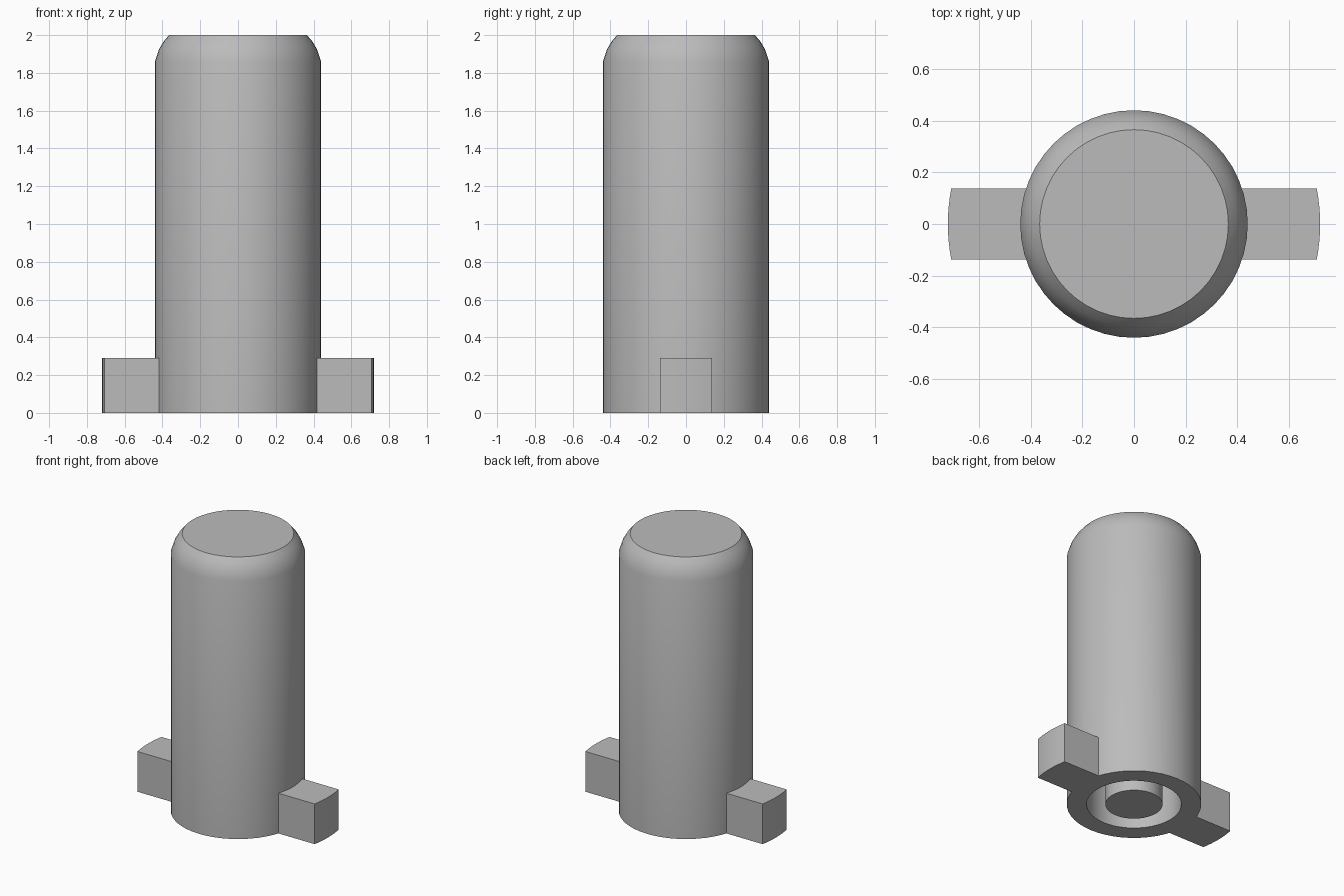
import bpy, bmesh
from math import sin, cos, pi, asin, radians

if "Cube" in bpy.data.objects:
    bpy.data.objects.remove(bpy.data.objects["Cube"], do_unlink=True)

grey = bpy.data.materials.new("plain grey")
grey.use_nodes = True
colour = (0.5, 0.5, 0.5, 1)
grey.diffuse_color = colour
grey.node_tree.nodes["Principled BSDF"].inputs["Base Color"].default_value = colour


def finish(name, bm):
    bmesh.ops.recalc_face_normals(bm, faces=bm.faces)
    mesh = bpy.data.meshes.new(name)
    bm.to_mesh(mesh)
    bm.free()
    mesh.materials.append(grey)
    obj = bpy.data.objects.new(name, mesh)
    bpy.context.collection.objects.link(obj)
    bpy.ops.object.select_all(action="DESELECT")
    obj.select_set(True)
    bpy.context.view_layer.objects.active = obj
    bpy.ops.object.shade_smooth_by_angle(angle=radians(28))
    return obj


def lathe(name, profile, segments=48):
    """Spin an (r, z) profile that starts and ends on the axis."""
    bm = bmesh.new()
    verts = [bm.verts.new((r, 0, z)) for r, z in profile]
    edges = [bm.edges.new(pair) for pair in zip(verts, verts[1:])]
    bmesh.ops.spin(bm, geom=verts + edges, cent=(0, 0, 0), axis=(0, 0, 1),
                   angle=2 * pi, steps=segments, use_merge=True)
    bmesh.ops.remove_doubles(bm, verts=bm.verts, dist=0.0001)
    return finish(name, bm)


# Round body with rounded shoulder, and a deep ring-shaped bore around a core pin
R, PIN, BORE, DEPTH = 0.44, 0.187, 0.31, 1.6
lathe("pin_body", [(0, 0), (PIN, 0), (PIN, DEPTH), (BORE, DEPTH), (BORE, 0),
                   (R, 0), (R, 1.86), (0.418, 1.925), (0.395, 1.965),
                   (0.365, 2), (0, 2)])


# Side lugs with arc-shaped ends
def lug(name, side, half=0.137, height=0.29, outer=0.72, inner=0.43, steps=8):
    def arc(radius):
        a = asin(half / radius)
        angles = [a * (2 * i / steps - 1) for i in range(steps + 1)]
        return [(side * radius * cos(t), radius * sin(t), 0) for t in angles]

    bm = bmesh.new()
    outline = arc(outer) + arc(inner)[::-1]
    base = bm.faces.new([bm.verts.new(p) for p in outline])
    top = bmesh.ops.extrude_face_region(bm, geom=[base], use_keep_orig=True)
    moved = [v for v in top["geom"] if isinstance(v, bmesh.types.BMVert)]
    bmesh.ops.translate(bm, verts=moved, vec=(0, 0, height))
    return finish(name, bm)


for name, side in (("left_lug", 1), ("right_lug", -1)):
    lug(name, side)
